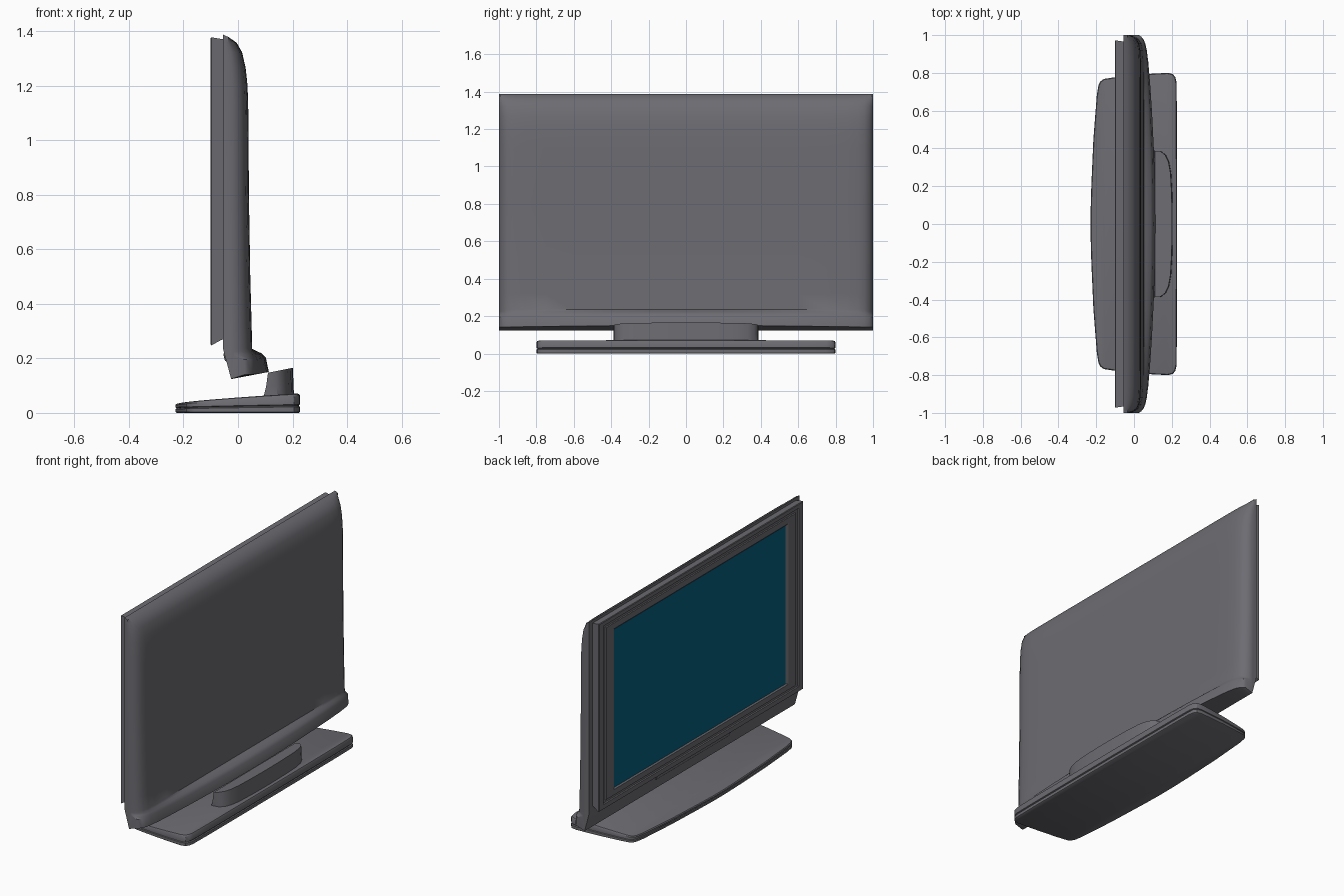
import bpy, bmesh, math

if "Cube" in bpy.data.objects:
    bpy.data.objects.remove(bpy.data.objects["Cube"])


def material(name, rgb):
    m = bpy.data.materials.new(name)
    m.diffuse_color = (*rgb, 1)
    m.use_nodes = True
    m.node_tree.nodes["Principled BSDF"].inputs["Base Color"].default_value = m.diffuse_color
    return m


DARK = material("dark_grey", (0.15, 0.15, 0.168))
TEAL = material("screen_teal", (0.002, 0.112, 0.215))


def finish(name, bm, angle=35, mat=DARK):
    bmesh.ops.recalc_face_normals(bm, faces=bm.faces)
    me = bpy.data.meshes.new(name)
    bm.to_mesh(me)
    bm.free()
    me.materials.append(mat)
    ob = bpy.data.objects.new(name, me)
    bpy.context.collection.objects.link(ob)
    bpy.ops.object.select_all(action='DESELECT')
    ob.select_set(True)
    bpy.context.view_layer.objects.active = ob
    bpy.ops.object.shade_smooth_by_angle(angle=math.radians(angle))
    return ob


def loft(name, rings, cap="ngon", angle=35):
    """Bridge closed rings; cap='strip' fills y-mirrored rings with quads."""
    bm = bmesh.new()
    vs = [[bm.verts.new(p) for p in r] for r in rings]
    n = len(vs[0])
    for a, b in zip(vs, vs[1:]):
        for i in range(n):
            j = (i + 1) % n
            bm.faces.new((a[i], a[j], b[j], b[i]))
    for r in (vs[0], vs[-1]):
        if cap == "ngon":
            bm.faces.new(r)
        elif cap == "strip":
            for i in range(n // 2 - 1):
                bm.faces.new((r[i], r[i + 1], r[n - 2 - i], r[n - 1 - i]))
    return finish(name, bm, angle)


def mirrored(half):
    return half + [(x, -y) for x, y in reversed(half)]


# Back shell: side profile swept across the width, rounded ends, bulging lower lip
# each point: x, z, amount of lip bulge
PROFILE = [(-0.055, 1.387, 0), (-0.035, 1.378, 0), (-0.005, 1.357, 0), (0.015, 1.322, 0),
           (0.028, 1.265, 0), (0.035, 1.2, 0), (0.038, 1.1, 0), (0.04, 0.8, 0),
           (0.045, 0.5, 0), (0.05, 0.32, 0), (0.052, 0.235, 0), (0.053, 0.224, 0.015),
           (0.056, 0.212, 0.032), (0.06, 0.195, 0.042), (0.063, 0.141, 0.05),
           (-0.025, 0.124, 0), (-0.055, 0.235, 0)]
half_y = [(0, 1), (0.2, 1), (0.4, 1), (0.6, 1), (0.75, 1), (0.86, 0.99), (0.92, 0.95),
          (0.955, 0.88), (0.98, 0.73), (0.993, 0.55), (1.0, 0.36)]
stations = [(-y, f) for y, f in reversed(half_y[1:])] + half_y
rings = []
for y, f in stations:
    bulge = max(0, 1 - y * y)
    ring = []
    for x, z, b in PROFILE:
        k = 1 if x < -0.02 else f
        if z < 0.2:                       # the lip flares out past the rounded ends
            k = 0.5 + 0.5 * k
        ring.append((-0.055 + (x + 0.055 + b * bulge) * k, y, z + 0.18 * b * bulge))
    rings.append(ring)
loft("back_shell", rings, angle=36)


# Front bezel: stepped rectangular rings (x, half width, bottom, top)
STEPS = [(-0.05, 0.965, 0.272, 1.37), (-0.062, 0.967, 0.267, 1.371),
         (-0.098, 0.972, 0.247, 1.377), (-0.101, 0.968, 0.252, 1.373),
         (-0.101, 0.93, 0.277, 1.35), (-0.095, 0.926, 0.28, 1.347),
         (-0.095, 0.905, 0.292, 1.333), (-0.1, 0.9, 0.295, 1.33),
         (-0.1, 0.83, 0.328, 1.295), (-0.092, 0.815, 0.335, 1.286)]
loft("screen_bezel", [[(x, -w, lo), (x, w, lo), (x, w, hi), (x, -w, hi)]
                      for x, w, lo, hi in STEPS], cap="none", angle=20)

# Screen panel
bm = bmesh.new()
bm.faces.new([bm.verts.new(p) for p in ((-0.0925, 0.816, 0.334), (-0.0925, -0.816, 0.334),
                                        (-0.0925, -0.816, 1.287), (-0.0925, 0.816, 1.287))])
screen = finish("screen", bm, mat=TEAL)
if screen.data.polygons[0].normal.x > 0:
    screen.data.flip_normals()

# Control strip on the slanted chin
bpy.ops.mesh.primitive_cube_add(size=1, location=(-0.042, 0, 0.205),
                                rotation=(0, math.radians(-15), 0))
strip = bpy.context.object
strip.name = "control_strip"
strip.scale = (0.018, 0.7, 0.03)
bpy.ops.object.transform_apply(location=False, rotation=False, scale=True)
strip.data.materials.append(DARK)
bev = strip.modifiers.new("bevel", 'BEVEL')
bev.width, bev.segments = 0.004, 2

# Stand neck: D-shaped column with a slanted top
NECK = mirrored([(0.11, 0.388), (0.14, 0.385), (0.165, 0.365), (0.182, 0.33),
                 (0.193, 0.27), (0.199, 0.16), (0.201, 0.05)])
rings = []
for t in (0, 0.5, 1):
    ring = []
    for x, y in NECK:
        top = 0.147 + (x - 0.11) * 0.2
        lean = -0.02 * (1 - t) ** 1.5 if x < 0.12 else 0.005 * (1 - t)
        ring.append((x + lean, y, 0.045 + (top - 0.045) * t))
    rings.append(ring)
loft("stand_neck", rings, cap="strip")

# Stand base: bowed plate with sloping top and a groove round the edge
BASE = mirrored([(-0.23, 0.06), (-0.226, 0.2), (-0.215, 0.45), (-0.197, 0.68),
                 (-0.188, 0.735), (-0.178, 0.755), (-0.16, 0.768), (-0.1, 0.777),
                 (0, 0.788), (0.1, 0.796), (0.18, 0.8), (0.205, 0.794),
                 (0.219, 0.778), (0.225, 0.75), (0.227, 0.6), (0.228, 0.2)])
# inset, base height, rise towards the back
LEVELS = [(0.006, 0, 0), (0.0, 0.004, 0), (0.0, 0.014, 0.008), (0.005, 0.016, 0.009),
          (0.005, 0.018, 0.01), (0.0, 0.02, 0.011), (0.0, 0.028, 0.034),
          (0.004, 0.033, 0.036), (0.012, 0.035, 0.036)]
rings = []
for inset, z, rise in LEVELS:
    rings.append([(x * (1 - inset / 0.23), y * (1 - inset / 0.8),
                   z + rise * max(0, (x + 0.23) / 0.458) ** 0.75) for x, y in BASE])
loft("stand_base", rings, cap="strip")
